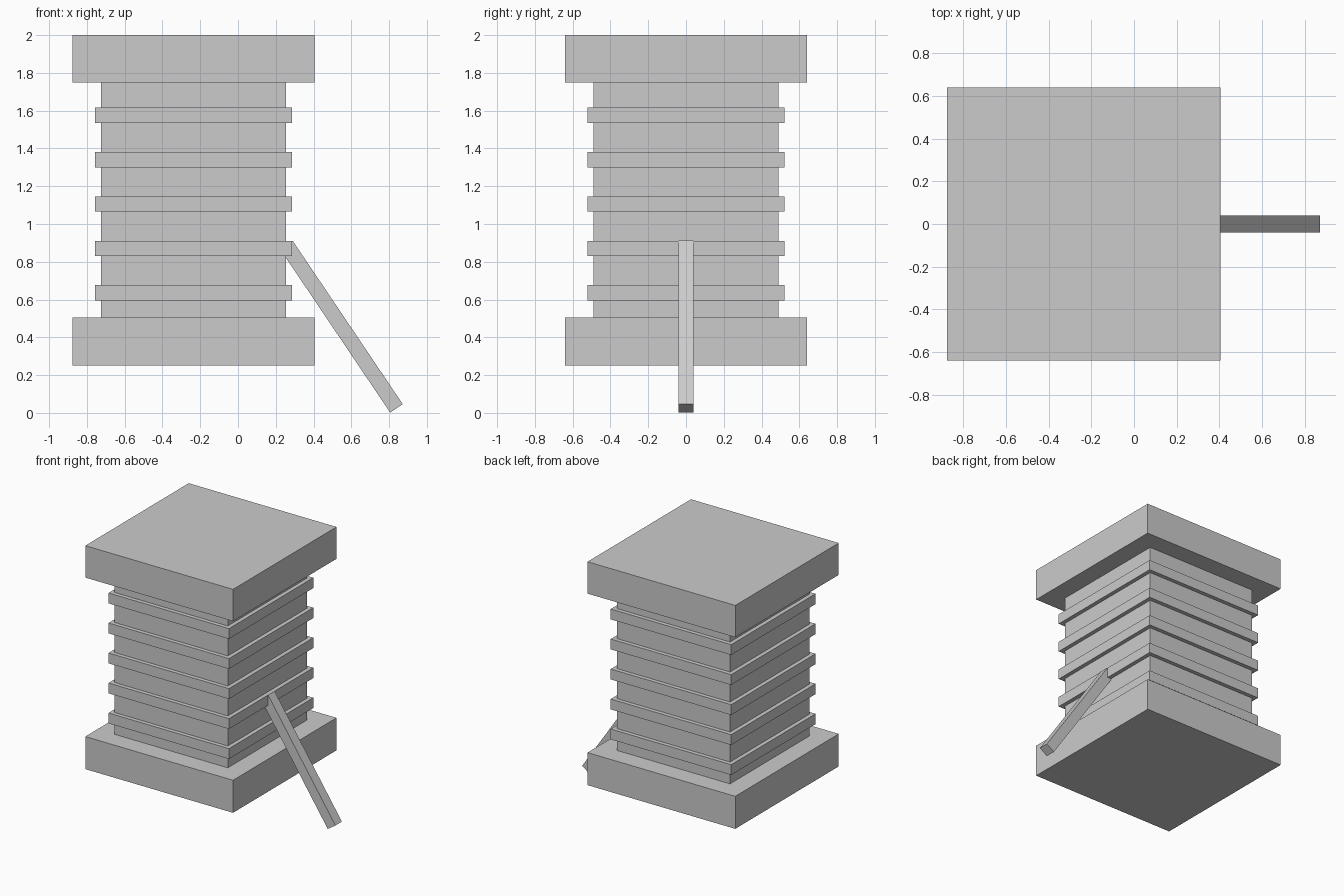
import bpy
from math import atan2
from mathutils import Vector

cube = bpy.data.objects.get("Cube")
if cube:
    bpy.data.objects.remove(cube, do_unlink=True)

GREY = (0.6, 0.6, 0.6, 1)
grey = bpy.data.materials.new("plain grey")
grey.use_nodes = True
grey.diffuse_color = GREY
grey.node_tree.nodes["Principled BSDF"].inputs["Base Color"].default_value = GREY

CENTRE_X = -0.235


def box(name, location, size, tilt=0):
    bpy.ops.mesh.primitive_cube_add(size=1, location=location, rotation=(0, tilt, 0))
    obj = bpy.context.object
    obj.name = name
    obj.scale = size
    obj.data.materials.append(grey)
    return obj


def square_slab(name, width, bottom, top):
    return box(name, (CENTRE_X, 0, (bottom + top) / 2), (width, width, top - bottom))


# Spool: two end plates and a square core
square_slab("bottom_plate", 1.28, 0.25, 0.505)
square_slab("core", 0.98, 0.505, 1.75)
square_slab("top_plate", 1.28, 1.75, 2.0)

# Evenly spaced thread bands around the core
for i in range(5):
    bottom = 0.595 + i * 0.235
    square_slab(f"thread_band_{i + 1}", 1.044, bottom, bottom + 0.081)

# Loose thread end slanting down to the ground on the left
low, high = Vector((0.839, 0, 0.024)), Vector((0.256, 0, 0.889))
span = high - low
box("loose_thread", (low + high) / 2, (0.08, 0.08, span.length), atan2(span.x, span.z))
